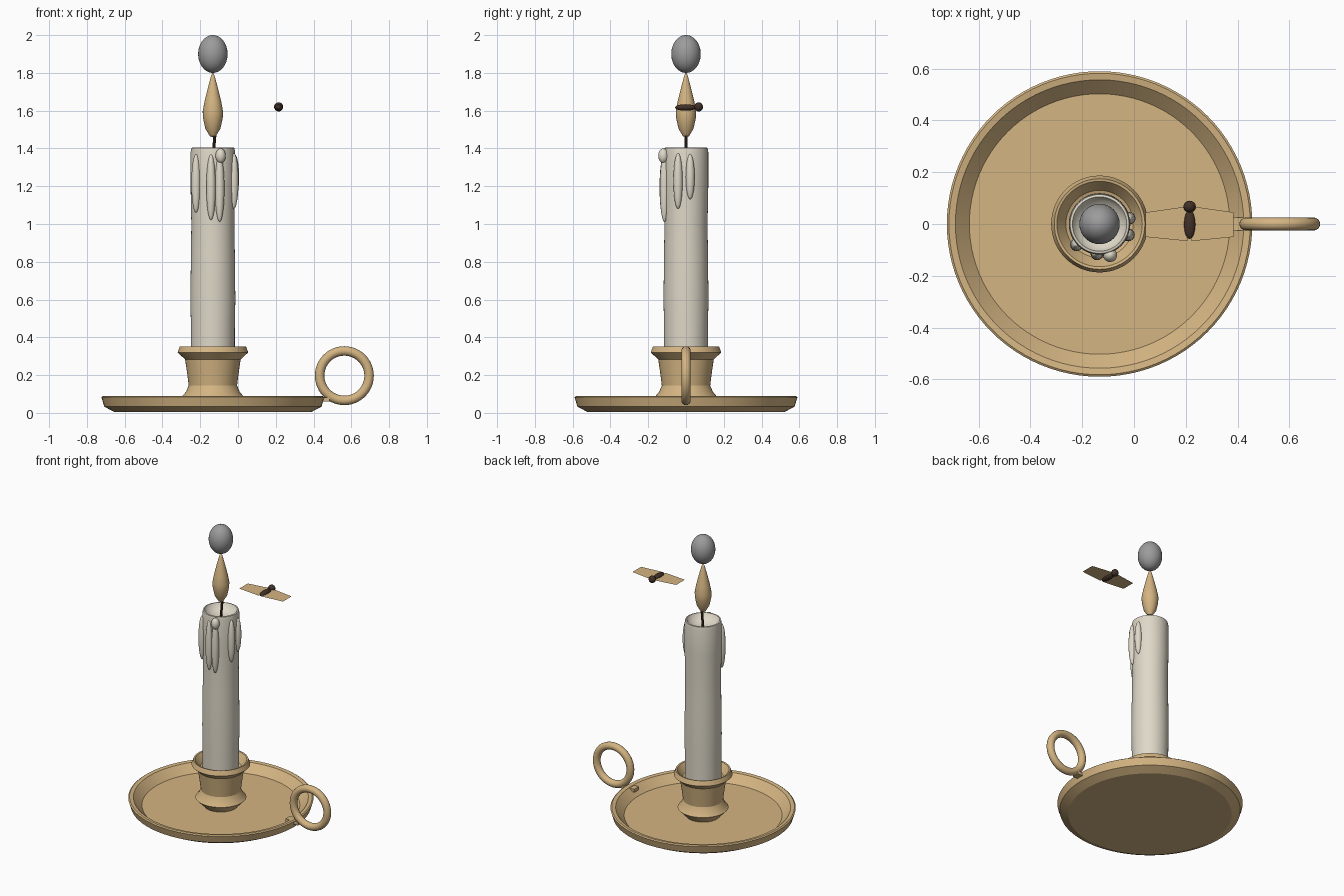
import bpy, math
from mathutils import Vector

if "Cube" in bpy.data.objects:
    bpy.data.objects.remove(bpy.data.objects["Cube"])

AX = -0.133  # x of the candle axis


def material(name, rgb):
    m = bpy.data.materials.new(name)
    m.diffuse_color = (*rgb, 1)
    m.use_nodes = True
    m.node_tree.nodes["Principled BSDF"].inputs["Base Color"].default_value = m.diffuse_color
    return m


BRASS = material("brass", (0.66, 0.46, 0.225))
WAX = material("wax", (0.74, 0.69, 0.58))
GREY = material("smoke_grey", (0.33, 0.33, 0.33))
DARK = material("dark_brown", (0.055, 0.03, 0.02))


def finish(obj, name, mat, angle=30):
    obj.name = name
    obj.data.materials.clear()
    obj.data.materials.append(mat)
    bpy.ops.object.select_all(action='DESELECT')
    obj.select_set(True)
    bpy.context.view_layer.objects.active = obj
    bpy.ops.object.shade_smooth_by_angle(angle=math.radians(angle))
    return obj


def mesh_object(name, verts, faces):
    me = bpy.data.meshes.new(name)
    me.from_pydata(verts, [], faces)
    obj = bpy.data.objects.new(name, me)
    bpy.context.collection.objects.link(obj)
    return obj


def lathe(name, profile, mat, n=64, angle=30):
    """Spin (radius, z) points, bottom outside to top, around the candle axis."""
    verts, faces, rings = [], [], []
    for r, z in profile:
        if r == 0:
            rings.append([len(verts)] * n)
            verts.append((AX, 0, z))
        else:
            rings.append(list(range(len(verts), len(verts) + n)))
            verts += [(AX + r * math.cos(2 * math.pi * i / n),
                       r * math.sin(2 * math.pi * i / n), z) for i in range(n)]
    for a, b in zip(rings, rings[1:]):
        for i in range(n):
            j = (i + 1) % n
            faces.append(list(dict.fromkeys((a[i], a[j], b[j], b[i]))))
    return finish(mesh_object(name, verts, faces), name, mat, angle)


def ellipsoid(name, loc, size, mat, seg=24, rings=16):
    bpy.ops.mesh.primitive_uv_sphere_add(segments=seg, ring_count=rings, radius=1, location=loc)
    obj = bpy.context.object
    obj.scale = size
    bpy.ops.object.transform_apply(location=False, rotation=False, scale=True)
    return finish(obj, name, mat, 60)


# Dish with raised rim
lathe("dish", [(0, 0.004), (0.52, 0.004), (0.575, 0.033), (0.59, 0.083), (0.582, 0.089),
               (0.557, 0.085), (0.503, 0.03), (0, 0.03)], BRASS, 96, 25)

# Candle socket with flared collar
lathe("socket", [(0.105, 0.028), (0.162, 0.088), (0.142, 0.112), (0.128, 0.145), (0.137, 0.215),
                 (0.147, 0.283), (0.187, 0.32), (0.175, 0.352), (0.165, 0.35),
                 (0.13, 0.30), (0.115, 0.295)], BRASS, 64, 25)

# Candle with a hollow melted top
lathe("candle", [(0, 0.2), (0.116, 0.2), (0.116, 0.45), (0.119, 0.6), (0.116, 0.85), (0.114, 1.0),
                 (0.118, 1.2), (0.118, 1.38), (0.114, 1.403), (0.105, 1.405),
                 (0.09, 1.375), (0.05, 1.355), (0, 1.35)], WAX, 48, 40)

# Wax drips: x, y, bottom z, top z, half width
drips = [(-0.222, -0.08, 1.06, 1.37, 0.025), (-0.143, -0.115, 1.02, 1.37, 0.025),
         (-0.097, -0.114, 1.01, 1.37, 0.025), (-0.022, -0.042, 1.08, 1.375, 0.025),
         (-0.018, 0.022, 1.13, 1.37, 0.024), (-0.092, -0.12, 1.322, 1.40, 0.027)]
for x, y, z0, z1, w in drips:
    ellipsoid("wax_drip", (x, y, (z0 + z1) / 2), (w, w, (z1 - z0) / 2), WAX, 16, 12)

# Wick, leaning slightly
a, b = Vector((AX, 0, 1.345)), Vector((AX + 0.011, 0, 1.475))
bpy.ops.mesh.primitive_cylinder_add(vertices=10, radius=0.008, depth=(b - a).length,
                                    location=(a + b) / 2,
                                    rotation=(b - a).to_track_quat('Z', 'Y').to_euler())
finish(bpy.context.object, "wick", DARK)

# Flame and the smoke ball above it
lathe("flame", [(0, 1.46), (0.016, 1.465), (0.04, 1.505), (0.052, 1.56), (0.054, 1.595),
                (0.044, 1.65), (0.028, 1.715), (0.012, 1.775), (0, 1.81)], BRASS, 24, 40)
ellipsoid("smoke_ball", (AX, 0, 1.9), (0.078, 0.078, 0.1), GREY, 32, 24)

# Ring handle and the tab joining it to the dish
bpy.ops.mesh.primitive_torus_add(location=(0.563, 0, 0.197), rotation=(math.pi / 2, 0, 0),
                                 major_radius=0.131, minor_radius=0.025,
                                 major_segments=48, minor_segments=16)
finish(bpy.context.object, "ring_handle", BRASS, 60)
bpy.ops.mesh.primitive_cube_add(size=1, location=(0.435, 0, 0.071))
tab = bpy.context.object
tab.scale = (0.1, 0.05, 0.022)
finish(tab, "handle_tab", BRASS)

# Moth: body, head and paper-thin wings
MX, MZ = 0.215, 1.617
ellipsoid("moth_body", (MX, -0.002, MZ), (0.022, 0.056, 0.017), DARK, 16, 12)
ellipsoid("moth_head", (MX, 0.067, MZ + 0.003), (0.024, 0.023, 0.024), DARK, 16, 12)
for side, name in ((-1, "left_wing"), (1, "right_wing")):
    pts = [(0.008, -0.066), (0.17, -0.05), (0.17, 0.045), (0.008, 0.068)]
    verts = [(MX + side * x, y, MZ) for x, y in pts]
    finish(mesh_object(name, verts, [(0, 1, 2, 3) if side > 0 else (3, 2, 1, 0)]), name, BRASS)
